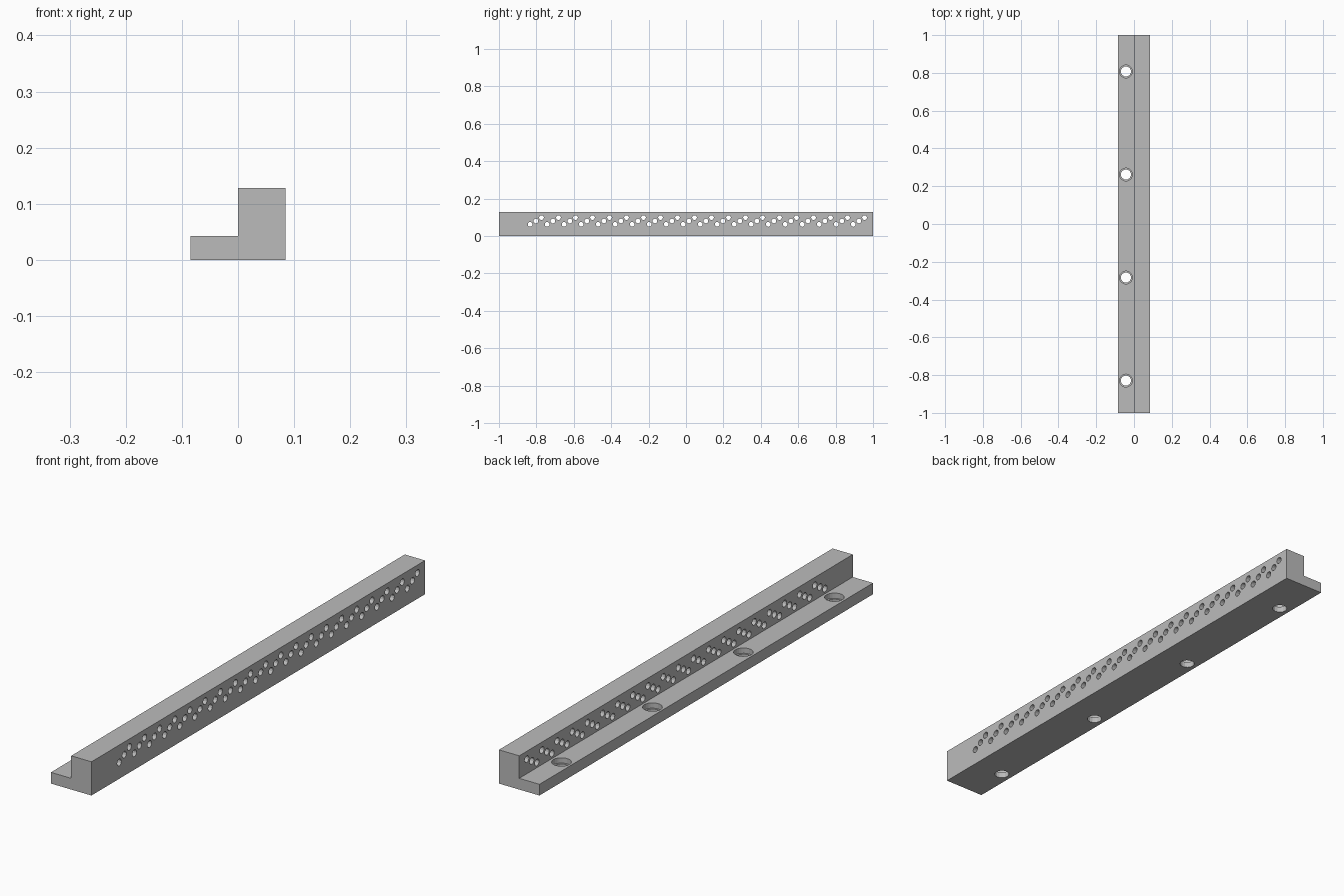
import bpy
import bmesh
from math import pi
from mathutils import Matrix

HALF_WIDTH, HEIGHT, FLANGE = 0.085, 0.128, 0.0425
PITCH = 2 / 66

cube = bpy.data.objects.get("Cube")
if cube:
    bpy.data.objects.remove(cube, do_unlink=True)

grey = bpy.data.materials.new("plain grey")
grey.use_nodes = True
colour = (0.5, 0.5, 0.5, 1)
grey.diffuse_color = colour
grey.node_tree.nodes["Principled BSDF"].inputs["Base Color"].default_value = colour


def make_object(name, bm):
    bmesh.ops.recalc_face_normals(bm, faces=bm.faces)
    mesh = bpy.data.meshes.new(name)
    bm.to_mesh(mesh)
    bm.free()
    mesh.materials.append(grey)
    obj = bpy.data.objects.new(name, mesh)
    bpy.context.collection.objects.link(obj)
    return obj


def drill(target, name, centres, radius, depth, sides, turn):
    """Cut one row of round holes out of the target."""
    bm = bmesh.new()
    for centre in centres:
        bmesh.ops.create_cone(bm, cap_ends=True, segments=sides, radius1=radius,
                              radius2=radius, depth=depth,
                              matrix=Matrix.Translation(centre) @ turn)
    cutter = make_object(name, bm)
    cutter.hide_render = True
    mod = target.modifiers.new(name, "BOOLEAN")
    mod.operation = "DIFFERENCE"
    mod.solver = "EXACT"
    mod.object = cutter
    bpy.context.view_layer.objects.active = target
    bpy.ops.object.modifier_apply(modifier=mod.name)
    bpy.data.objects.remove(cutter, do_unlink=True)


# L-shaped bar: low flange on one side, tall wall on the other
profile = [(-HALF_WIDTH, 0), (HALF_WIDTH, 0), (HALF_WIDTH, HEIGHT),
           (0, HEIGHT), (0, FLANGE), (-HALF_WIDTH, FLANGE)]
bm = bmesh.new()
end = bm.faces.new([bm.verts.new((x, -1, z)) for x, z in profile])
sweep = bmesh.ops.extrude_face_region(bm, geom=[end])
moved = [v for v in sweep["geom"] if isinstance(v, bmesh.types.BMVert)]
bmesh.ops.translate(bm, verts=moved, vec=(0, 2, 0))
bar = make_object("angle_bar", bm)

# Wall holes: evenly spaced, climbing in repeating groups of three
wall_holes = [(HALF_WIDTH / 2, -1 + PITCH * (i + 5.5), 0.062 + 0.018 * (i % 3))
              for i in range(60)]
drill(bar, "wall_holes", wall_holes, 0.0128, 0.1, 12, Matrix.Rotation(pi / 2, 4, "Y"))

# Flange screw holes, each with a wider recess for the screw head
screw_y = [-0.829 + 18 * PITCH * i for i in range(4)]
upright = Matrix.Identity(4)
drill(bar, "screw_holes", [(-0.0425, y, 0.02) for y in screw_y], 0.027, 0.1, 16, upright)
drill(bar, "screw_recesses", [(-0.0425, y, FLANGE) for y in screw_y], 0.034, 0.04, 24, upright)
